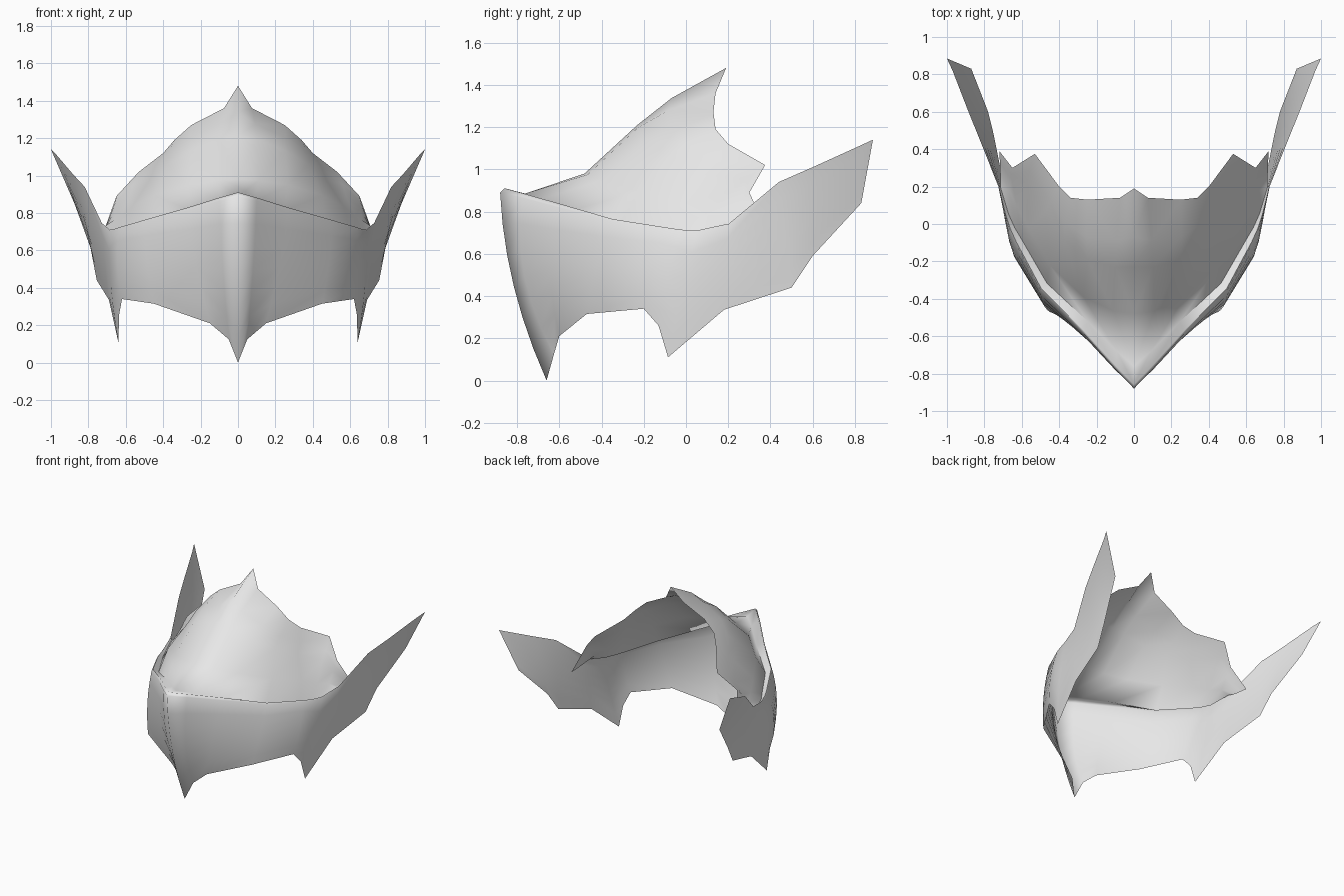
import bpy
import bmesh
import math
from mathutils import Vector

cube = bpy.data.objects.get("Cube")
if cube:
    bpy.data.objects.remove(cube, do_unlink=True)

# Single plain grey finish
grey = bpy.data.materials.new("light_grey")
grey.use_nodes = True
shade = (0.8, 0.8, 0.8, 1)
grey.diffuse_color = shade
grey.node_tree.nodes["Principled BSDF"].inputs["Base Color"].default_value = shade


def points(*coords):
    return [Vector(c) for c in coords]


def loft_half(name, *sheets):
    """Skin and weld grids of rows on the left half, mirrored to the right."""
    bm = bmesh.new()
    for rows in sheets:
        grid = [[bm.verts.new(p) for p in row] for row in rows]
        for lower, upper in zip(grid, grid[1:]):
            for i in range(len(lower) - 1):
                bm.faces.new((lower[i], lower[i + 1], upper[i + 1], upper[i]))
    bmesh.ops.remove_doubles(bm, verts=bm.verts[:], dist=0.001)
    mesh = bpy.data.meshes.new(name)
    bm.to_mesh(mesh)
    bm.free()
    mesh.materials.append(grey)
    obj = bpy.data.objects.new(name, mesh)
    bpy.context.collection.objects.link(obj)
    mirror = obj.modifiers.new("mirror", 'MIRROR')
    mirror.use_clip = True
    bpy.ops.object.select_all(action='DESELECT')
    obj.select_set(True)
    bpy.context.view_layer.objects.active = obj
    bpy.ops.object.shade_smooth_by_angle(angle=math.radians(70))


# Brow ridge from the nose tip, round the cheek and out along the wing top
ridge = points(
    (0, -.88, .89), (.1, -.775, .865), (.27, -.585, .815), (.5, -.355, .752),
    (.635, -.1, .715), (.665, -.03, .707), (.69, .05, .705), (.725, .2, .74),
    (.82, .44, .94), (.885, .6, 1.01), (.97, .82, 1.11), (1, .885, 1.14))

# Lower edge with the chin spike, cheek spike and wing underside
hem = points(
    (0, -.66, 0), (.05, -.625, .125), (.15, -.6, .21), (.45, -.47, .315),
    (.62, -.2, .34), (.635, -.13, .26), (.64, -.085, .11), (.69, .18, .335),
    (.755, .5, .44), (.78, .6, .59), (.87, .83, .84), (1, .885, 1.14))

# Outward swell of the band in each column; the wings stay flat
swell = [.045, .065, .045, .018, .02, .02, .015, .005, 0, 0, 0, 0]

# Crown rows, from just above the brow to the jagged rear edge
crown_low = points(
    (0, -.48, .98), (.11, -.465, .975), (.27, -.39, .95), (.45, -.22, .895),
    (.565, -.02, .835), (.625, .09, .785), (.665, .18, .76), (.715, .27, .705))
crown_high = points(
    (0, -.23, 1.21), (.1, -.23, 1.195), (.25, -.19, 1.135), (.375, -.08, 1.06),
    (.47, .07, .98), (.575, .22, .9), (.655, .24, .83), (.717, .33, .7))
crown_edge = points(
    (0, .19, 1.48), (.075, .14, 1.36), (.25, .13, 1.27), (.34, .14, 1.19),
    (.4, .2, 1.12), (.53, .375, 1.02), (.65, .3, .89), (.72, .39, .695))

centre = Vector((0, .2, 0))


def flat_outward(p):
    out = p - centre
    out.z = 0
    return out


def band_row(t):
    """Row between hem and ridge, swelling outward at mid height."""
    row = []
    for low, high, push in zip(hem, ridge, swell):
        p = low.lerp(high, t)
        row.append(p + flat_outward(p).normalized() * push * 4 * t * (1 - t))
    return row


def brow_row(inset, lift):
    """Ridge copied inward, tapering away toward the temple."""
    row = []
    for i, p in enumerate(ridge[:len(crown_edge)]):
        taper = 1 - i / 8
        row.append(p - flat_outward(p) * inset * taper + Vector((0, 0, lift * taper)))
    return row


# Rounded brow: crest, then a shallow valley where the crown begins
crest = brow_row(.02, .02)
valley = brow_row(.11, -.005)
for p in valley[3:]:
    p.z -= .012

# Slightly domed row near the top of the crown
crown_top = []
for i, (low, high) in enumerate(zip(crown_high, crown_edge)):
    p = low.lerp(high, .4)
    out = p - Vector((0, .2, .6))
    crown_top.append(p + out.normalized() * .02 * (1 - i / 7))

band = [band_row(k / 6) for k in range(7)]
crown = [ridge[:len(crest)], crest, valley,
         crown_low, crown_high, crown_top, crown_edge]
loft_half("winged_visor_shell", band, crown)
